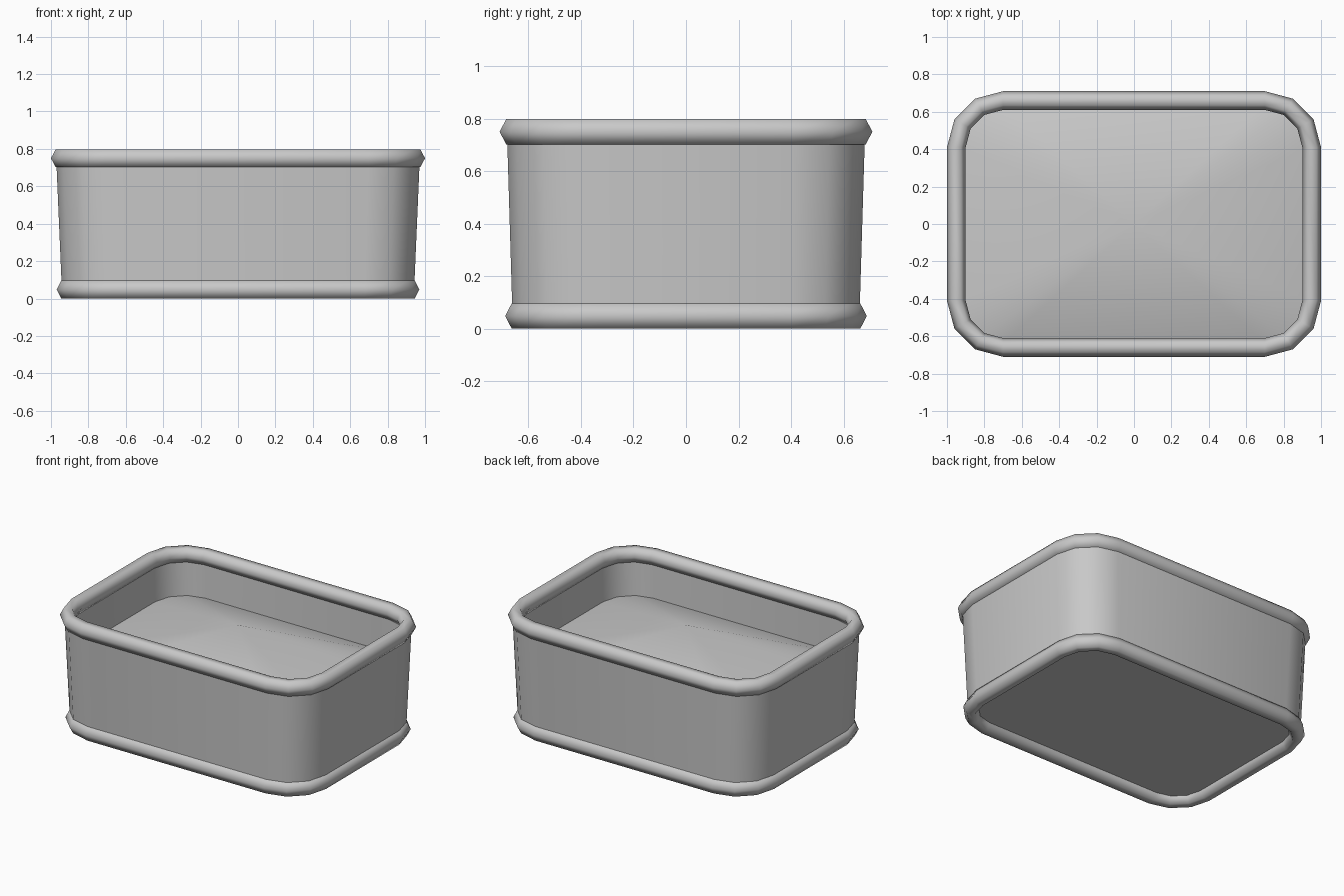
import bpy
import bmesh
from math import cos, sin, radians
from mathutils import Vector

cube = bpy.data.objects.get("Cube")
if cube:
    bpy.data.objects.remove(cube, do_unlink=True)

grey = bpy.data.materials.new("plain_grey")
grey.use_nodes = True
grey.use_backface_culling = True
colour = (0.58, 0.58, 0.58, 1)
grey.diffuse_color = colour
grey.node_tree.nodes["Principled BSDF"].inputs["Base Color"].default_value = colour


def outline(offset, z, level):
    """Rounded rectangle, three segments per corner; level 0 is the foot, 1 the rim."""
    scale = 0.968 + 0.032 * level
    points = []
    for quarter, (sx, sy) in enumerate([(1, 1), (-1, 1), (-1, -1), (1, -1)]):
        for step in range(4):
            a = radians(90 * quarter + 30 * step)
            r = 0.25 * scale + offset
            points.append(Vector((sx * 0.70 * scale + r * cos(a),
                                  sy * 0.41 * scale + r * sin(a), z)))
    return points


def add_rings(bm, sections):
    return [[bm.verts.new(p) for p in outline(*s)] for s in sections]


def bridge(bm, a, b):
    n = len(a)
    for i in range(n):
        j = (i + 1) % n
        bm.faces.new((a[i], a[j], b[j], b[i]))


def finish(bm, name):
    for f in bm.faces:
        f.smooth = True
    mesh = bpy.data.meshes.new(name)
    bm.to_mesh(mesh)
    bm.free()
    mesh.materials.append(grey)
    obj = bpy.data.objects.new(name, mesh)
    bpy.context.collection.objects.link(obj)
    return obj


def tube(name, z, level):
    """Six-sided band swept around the outline, with its faces turned inward."""
    hexagon = [(0.05, 0), (0.025, 0.048), (-0.025, 0.048),
               (-0.05, 0), (-0.025, -0.048), (0.025, -0.048)]
    bm = bmesh.new()
    rings = add_rings(bm, [(o, z + dz, level) for o, dz in hexagon])
    for i, ring in enumerate(rings):
        bridge(bm, ring, rings[(i + 1) % len(rings)])
    bmesh.ops.recalc_face_normals(bm, faces=bm.faces)
    bmesh.ops.reverse_faces(bm, faces=bm.faces)
    return finish(bm, name)


# Rolled bands
tube("top_rim", 0.75, 1)
tube("foot_band", 0.048, 0)

# Tapered walls with a recessed underside
bm = bmesh.new()
rings = add_rings(bm, [(0.022, 0.045, 0), (0.022, 0.75, 1),
                       (-0.025, 0.75, 1), (-0.025, 0.1, 0.07)])
for low, high in zip(rings, rings[1:]):
    bridge(bm, low, high)
bm.faces.new(rings[0])
bm.faces.new(rings[-1])
bmesh.ops.recalc_face_normals(bm, faces=bm.faces)
body = finish(bm, "planter_body")
bpy.ops.object.select_all(action="DESELECT")
body.select_set(True)
bpy.context.view_layer.objects.active = body
bpy.ops.object.shade_smooth_by_angle(angle=radians(40))

# Mounded soil
bm = bmesh.new()
edge = add_rings(bm, [(-0.02, 0.48, 0.57)])[0]
peak = bm.verts.new((0, 0, 0.72))
for i, v in enumerate(edge):
    bm.faces.new((v, edge[(i + 1) % len(edge)], peak))
finish(bm, "soil_mound")
